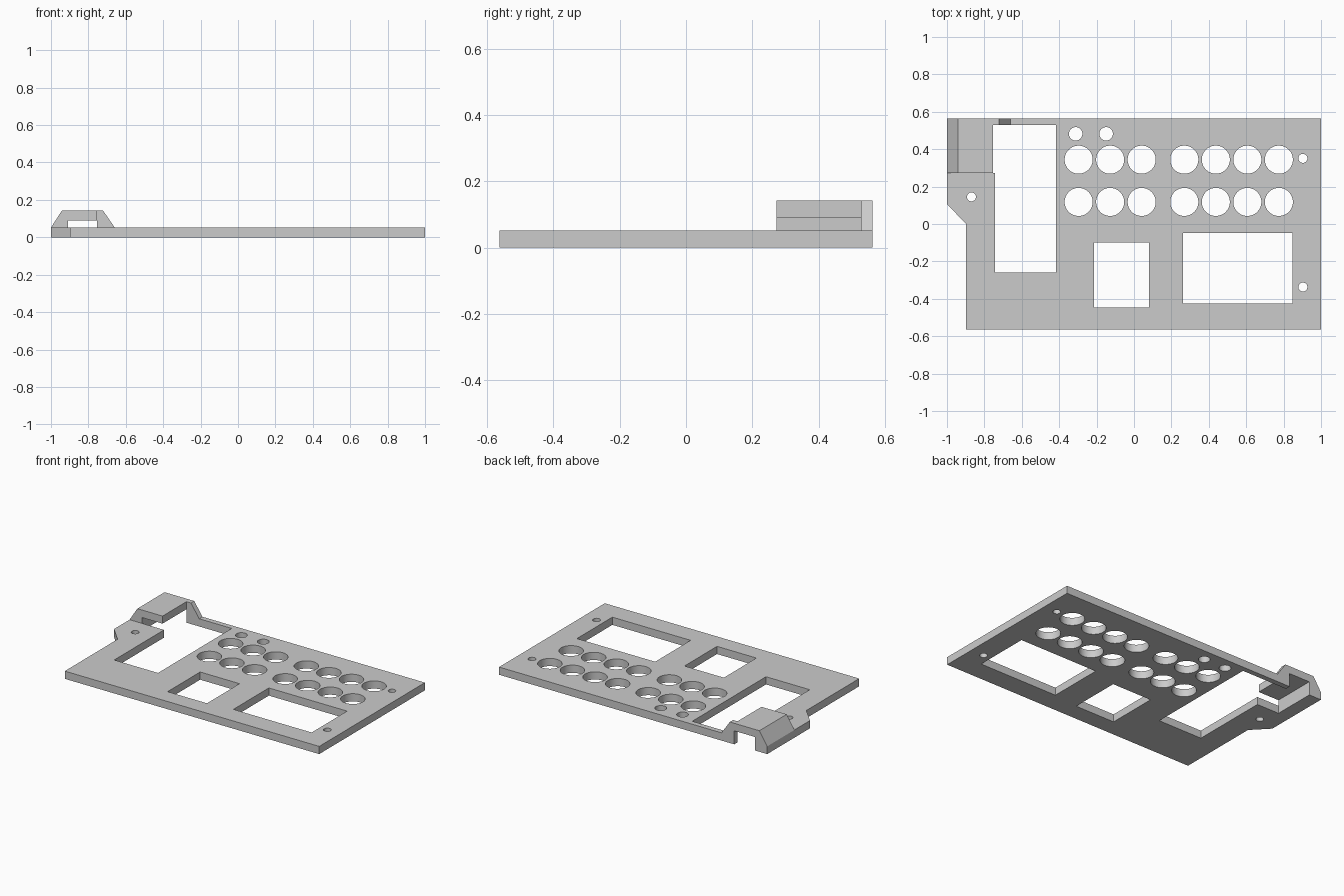
import bpy, bmesh
from mathutils import Vector

if "Cube" in bpy.data.objects:
    bpy.data.objects.remove(bpy.data.objects["Cube"], do_unlink=True)

grey = bpy.data.materials.new("light grey plastic")
grey.use_nodes = True
colour = (0.6, 0.6, 0.6, 1)
grey.diffuse_color = colour
grey.node_tree.nodes["Principled BSDF"].inputs["Base Color"].default_value = colour

T = 0.052         # plate thickness
BACK = 0.563      # half depth
HOOD_FRONT = 0.273
HOOD_TOP = 0.142


def prism(name, points, direction):
    """Extrude a closed outline of 3D points along a direction."""
    bm = bmesh.new()
    face = bm.faces.new([bm.verts.new(p) for p in points])
    moved = bmesh.ops.extrude_face_region(bm, geom=[face])["geom"]
    verts = [v for v in moved if isinstance(v, bmesh.types.BMVert)]
    bmesh.ops.translate(bm, verts=verts, vec=Vector(direction))
    bmesh.ops.recalc_face_normals(bm, faces=bm.faces)
    mesh = bpy.data.meshes.new(name)
    bm.to_mesh(mesh)
    bm.free()
    mesh.materials.append(grey)
    obj = bpy.data.objects.new(name, mesh)
    bpy.context.collection.objects.link(obj)
    return obj


def box(name, x0, x1, y0, y1, z0=-0.1, z1=0.3):
    return prism(name, [(x0, y0, z0), (x1, y0, z0), (x1, y1, z0), (x0, y1, z0)],
                 (0, 0, z1 - z0))


def drill(x, y, radius):
    bpy.ops.mesh.primitive_cylinder_add(vertices=64, radius=radius, depth=0.4,
                                        location=(x, y, 0))
    obj = bpy.context.object
    obj.name = "hole_cutter"
    obj.data.materials.append(grey)
    return obj


def combine(target, tool, operation):
    """Apply a boolean and discard the tool."""
    mod = target.modifiers.new("cut", "BOOLEAN")
    mod.operation = operation
    mod.solver = "EXACT"
    mod.object = tool
    bpy.context.view_layer.objects.active = target
    bpy.ops.object.modifier_apply(modifier=mod.name)
    bpy.data.objects.remove(tool, do_unlink=True)


# Plate with the clipped corner
outline = [(-0.898, -BACK), (1, -BACK), (1, BACK), (-1, BACK), (-1, 0.107), (-0.898, 0)]
panel = prism("faceplate", [(x, y, 0) for x, y in outline], (0, 0, T))

# Raised hood with sloping sides, sunk to the plate's underside for a clean union
profile = [(-1, 0), (-1, T), (-0.942, HOOD_TOP), (-0.721, HOOD_TOP), (-0.659, T), (-0.659, 0)]
hood = prism("hood", [(x, HOOD_FRONT, z) for x, z in profile], (0, BACK - HOOD_FRONT, 0))
combine(panel, hood, "UNION")

# Tall slot, its slightly wider end by the hood, and the tunnel below the hood
cutters = [
    box("slot_cutter", -0.743, -0.416, -0.258, 0.528),
    box("slot_end_cutter", -0.754, -0.6, HOOD_FRONT, 0.528),
    box("tunnel_cutter", -0.909, -0.754, HOOD_FRONT, 0.7, -0.1, 0.091),
    # Square and wide windows
    box("square_window_cutter", -0.213, 0.081, -0.446, -0.099),
    box("wide_window_cutter", 0.263, 0.847, -0.425, -0.047),
]

# Two rows of large button holes, in groups of three and four
for y in (0.118, 0.344):
    for start, count in ((-0.296, 3), (0.269, 4)):
        cutters += [drill(start + i * 0.1685, y, 0.075) for i in range(count)]

# Medium indicator holes and small screw holes
cutters += [drill(x, 0.482, 0.036) for x in (-0.312, -0.149)]
cutters += [drill(x, y, 0.024) for x, y in ((0.903, 0.351), (0.903, -0.337), (-0.869, 0.145))]

for cutter in cutters:
    combine(panel, cutter, "DIFFERENCE")

# Smooth hole walls, crisp edges
bpy.ops.object.select_all(action="DESELECT")
panel.select_set(True)
bpy.context.view_layer.objects.active = panel
bpy.ops.object.shade_smooth_by_angle()
